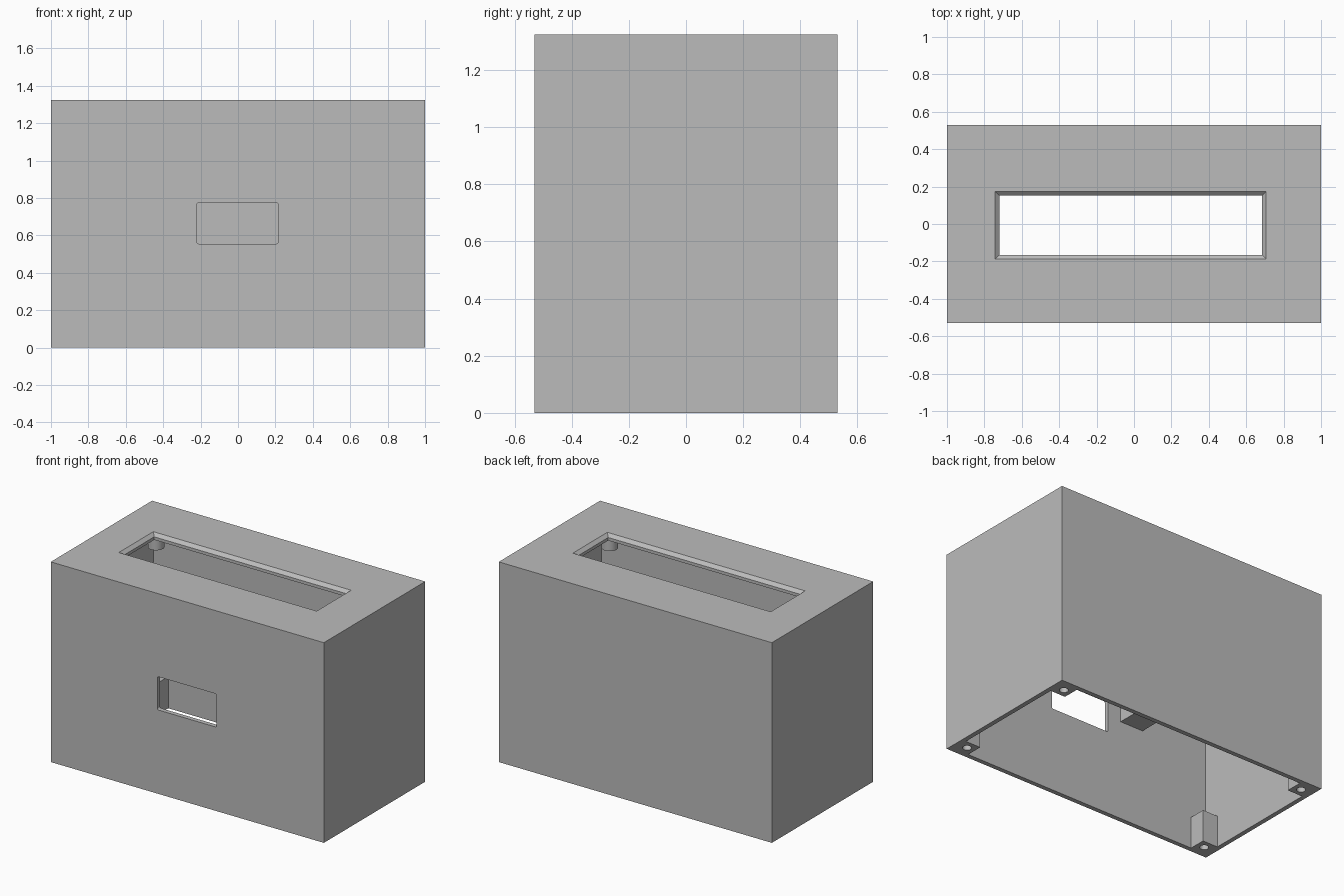
import bpy
import bmesh
from mathutils import Vector

if "Cube" in bpy.data.objects:
    bpy.data.objects.remove(bpy.data.objects["Cube"], do_unlink=True)

grey = bpy.data.materials.new("plain grey")
grey.use_nodes = True
COLOUR = (0.5, 0.5, 0.5, 1)
grey.diffuse_color = COLOUR
grey.node_tree.nodes["Principled BSDF"].inputs["Base Color"].default_value = COLOUR

# Overall sizes
HX, HY, H = 1.0, 0.53, 1.325
WALL, LID = 0.03, 0.04
IX, IY = HX - WALL, HY - WALL


def finish(name, bm):
    mesh = bpy.data.meshes.new(name)
    bm.to_mesh(mesh)
    bm.free()
    mesh.materials.append(grey)
    obj = bpy.data.objects.new(name, mesh)
    bpy.context.collection.objects.link(obj)
    return obj


def box(name, low, high, flare=0, round_y=0):
    """Box between two corners; flare widens the top, round_y rounds edges along y."""
    low, high = Vector(low), Vector(high)
    mid, size = (low + high) / 2, high - low
    bm = bmesh.new()
    bmesh.ops.create_cube(bm, size=1)
    for v in bm.verts:
        top = v.co.z > 0
        sign = Vector((1 if v.co.x > 0 else -1, 1 if v.co.y > 0 else -1, 0))
        v.co = mid + v.co * size + (sign * flare if top else Vector())
    if round_y:
        edges = [e for e in bm.edges
                 if abs(e.verts[0].co.y - e.verts[1].co.y) > size.y / 2]
        bmesh.ops.bevel(bm, geom=edges, offset=round_y, segments=3,
                        profile=0.5, affect='EDGES')
    return finish(name, bm)


def cylinder(name, x, y, z0, z1, radius):
    bm = bmesh.new()
    bmesh.ops.create_cone(bm, cap_ends=True, segments=32, radius1=radius,
                          radius2=radius, depth=z1 - z0)
    bmesh.ops.translate(bm, vec=(x, y, (z0 + z1) / 2), verts=bm.verts)
    return finish(name, bm)


def select(obj):
    bpy.ops.object.select_all(action='DESELECT')
    obj.select_set(True)
    bpy.context.view_layer.objects.active = obj


def cut(obj, cutter):
    select(obj)
    mod = obj.modifiers.new("cut", 'BOOLEAN')
    mod.operation, mod.solver, mod.object = 'DIFFERENCE', 'EXACT', cutter
    bpy.ops.object.modifier_apply(modifier=mod.name)
    bpy.data.objects.remove(cutter, do_unlink=True)


# Hollow case, open underneath
case = box("case", (-HX, -HY, 0), (HX, HY, H))
cut(case, box("cavity", (-IX, -IY, -0.1), (IX, IY, H - LID)))

# Display slot with a chamfered rim, and the front window
SX0, SX1, SY0, SY1 = -0.72, 0.685, -0.165, 0.152
cut(case, box("slot", (SX0, SY0, H - 0.1), (SX1, SY1, H + 0.1)))
cut(case, box("slot_rim", (SX0, SY0, H - 0.02), (SX1, SY1, H), flare=0.022))
cut(case, box("window", (-0.22, -HY - 0.1, 0.555), (0.215, -IY + 0.05, 0.775),
              round_y=0.01))

# Corner screw posts at the base and display bosses under the lid
for sx, side in ((-1, "right"), (1, "left")):
    for sy, end in ((-1, "front"), (1, "back")):
        xs = sorted((sx * 0.86, sx * IX))
        ys = sorted((sy * 0.39, sy * IY))
        post = box(f"{end}_{side}_post", (xs[0], ys[0], 0), (xs[1], ys[1], 0.21))
        cut(post, cylinder("screw_hole", sx * 0.915, sy * 0.445, -0.1, 0.18, 0.027))

        boss = cylinder(f"{end}_{side}_boss", sx * 0.815 - 0.017, sy * 0.337 - 0.005,
                        1.14, H - LID, 0.05)
        select(boss)
        bpy.ops.object.shade_smooth_by_angle()

    # Mounting block on the inside of the front wall beside the window
    xs = sorted((sx * 0.316, sx * 0.486))
    box(f"{side}_window_block", (xs[0], -IY, 0.66), (xs[1], -IY + 0.13, 0.8))
